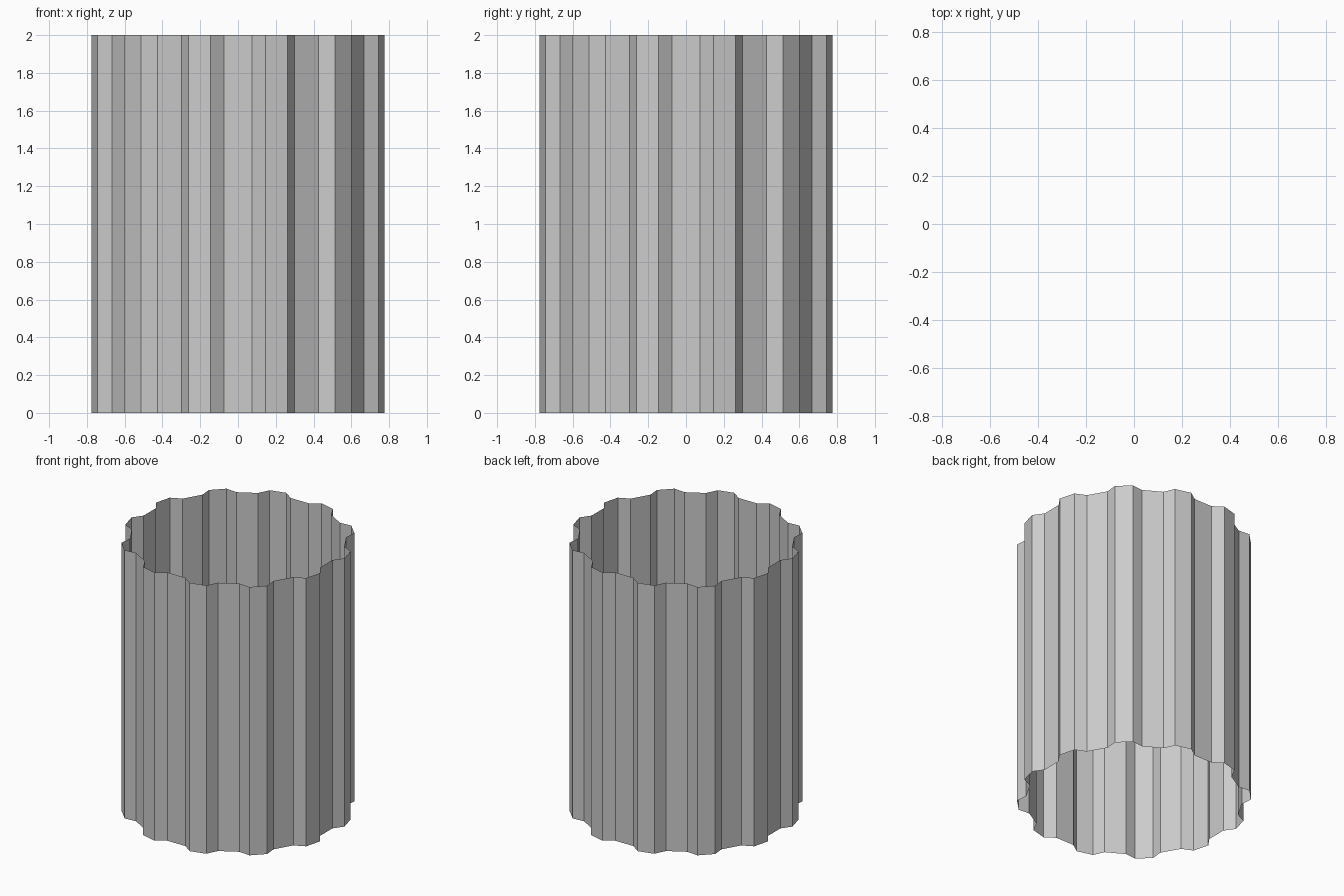
import bpy, bmesh
from math import sin, cos, radians

if "Cube" in bpy.data.objects:
    bpy.data.objects.remove(bpy.data.objects["Cube"])

# Open fluted tube: 12 flat ribs alternating with 12 flat grooves
FLUTES = 12
R_IN, R_OUT, HEIGHT = 0.73, 0.79, 2.0
PROFILE = [(-10.6, R_OUT), (-5.8, R_IN), (5.8, R_IN), (10.6, R_OUT)]

bm = bmesh.new()
ring = []
for i in range(FLUTES):
    for offset, r in PROFILE:
        a = radians(i * 360 / FLUTES + offset)
        ring.append([bm.verts.new((r * cos(a), r * sin(a), z)) for z in (0, HEIGHT)])

# Single-skin wall, open at both ends
for (b0, t0), (b1, t1) in zip(ring, ring[1:] + ring[:1]):
    bm.faces.new((b0, b1, t1, t0))

mesh = bpy.data.meshes.new("fluted_tube")
bm.to_mesh(mesh)
bm.free()
tube = bpy.data.objects.new("fluted_tube", mesh)
bpy.context.collection.objects.link(tube)
